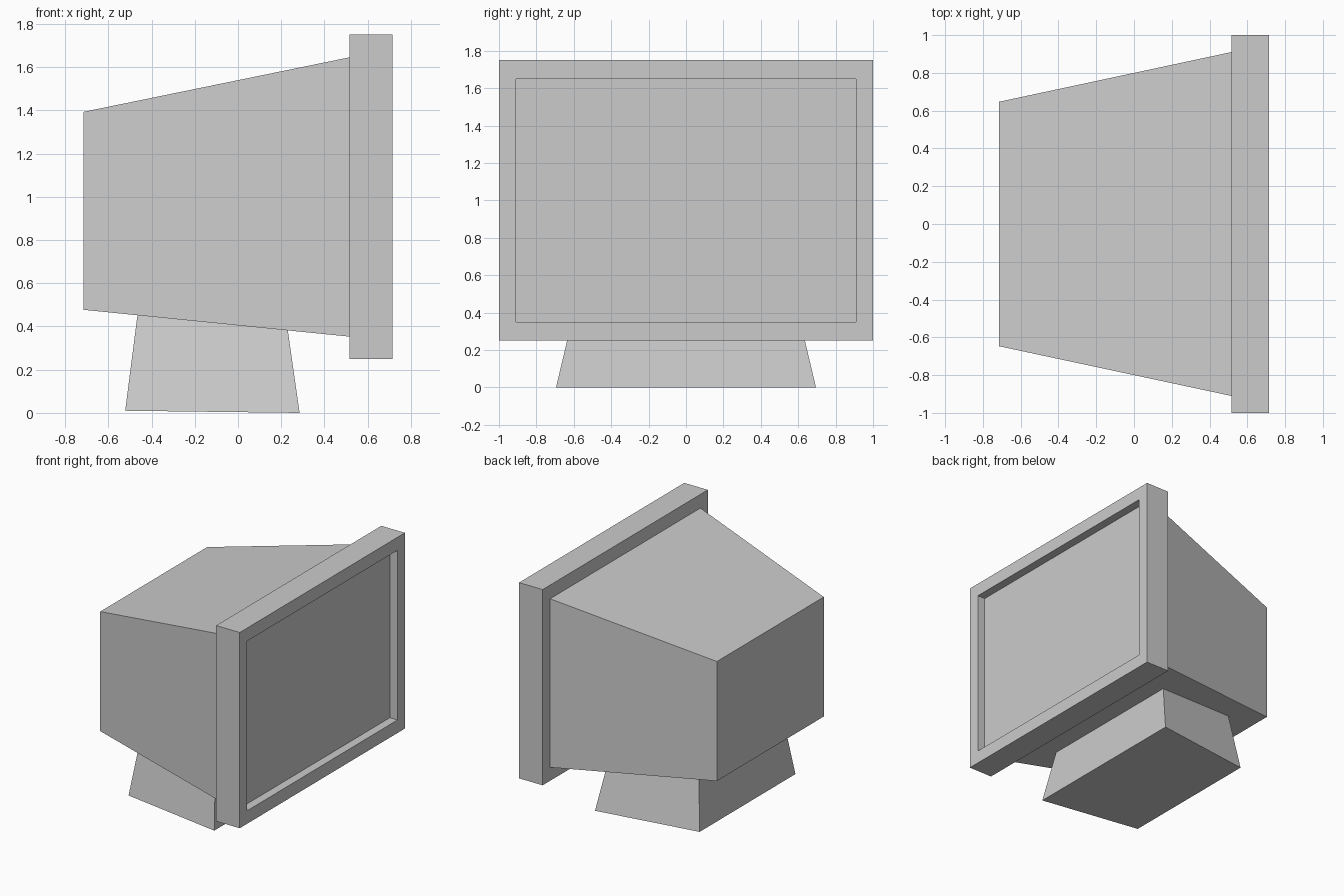
import bpy, bmesh

if "Cube" in bpy.data.objects:
    bpy.data.objects.remove(bpy.data.objects["Cube"])


def ring_x(x, hy, z0, z1):
    """Rectangle standing across the x axis."""
    return [(x, -hy, z0), (x, hy, z0), (x, hy, z1), (x, -hy, z1)]


def loft(name, rings):
    """Skin a chain of four-cornered rings and cap both ends."""
    bm = bmesh.new()
    loops = [[bm.verts.new(p) for p in ring] for ring in rings]
    for a, b in zip(loops, loops[1:]):
        for i in range(4):
            j = (i + 1) % 4
            bm.faces.new((a[i], a[j], b[j], b[i]))
    bm.faces.new(loops[0][::-1])
    bm.faces.new(loops[-1])
    bmesh.ops.recalc_face_normals(bm, faces=bm.faces)
    mesh = bpy.data.meshes.new(name)
    bm.to_mesh(mesh)
    bm.free()
    obj = bpy.data.objects.new(name, mesh)
    bpy.context.collection.objects.link(obj)
    return obj


# Tapered casing, screen frame and recessed screen as one skin
loft("monitor_casing", [
    ring_x(-0.715, 0.647, 0.477, 1.393),
    ring_x(0.515, 0.91, 0.353, 1.645),
    ring_x(0.515, 1.0, 0.25, 1.75),
    ring_x(0.715, 1.0, 0.25, 1.75),
    ring_x(0.715, 0.91, 0.35, 1.65),
    ring_x(0.65, 0.91, 0.35, 1.65),
])


# Stand: narrower at the back, its top follows the sloping casing underside
def stand_ring(x_back, y_back, z_back, x_front, y_front, z_front):
    return [(x_back, -y_back, z_back), (x_front, -y_front, z_front),
            (x_front, y_front, z_front), (x_back, y_back, z_back)]


loft("stand", [
    stand_ring(-0.522, 0.58, 0.01, 0.285, 0.695, 0.0),
    stand_ring(-0.465, 0.51, 0.454, 0.23, 0.604, 0.384),
])
